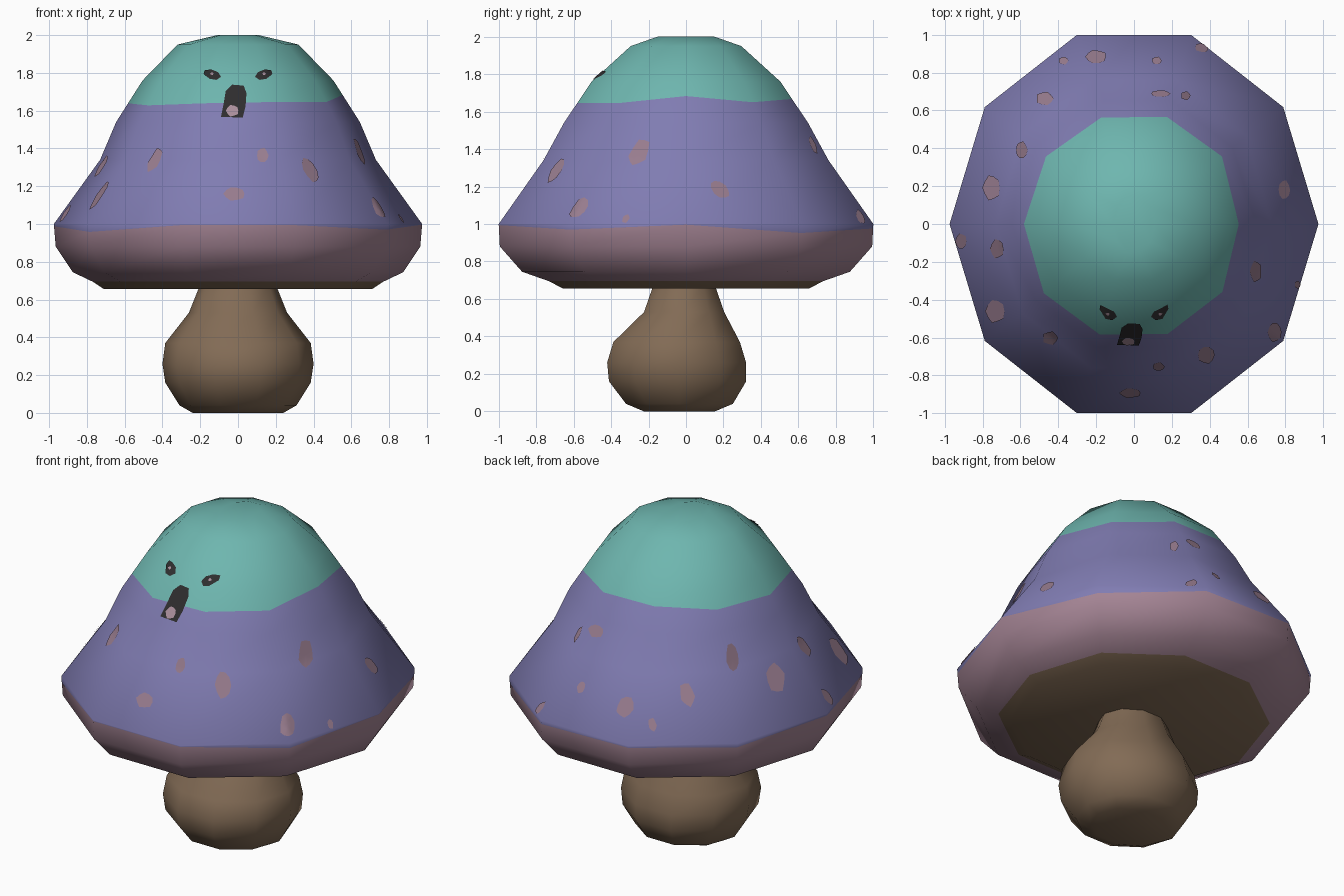
import bpy, math
from mathutils import Vector
from mathutils.bvhtree import BVHTree

if "Cube" in bpy.data.objects:
    bpy.data.objects.remove(bpy.data.objects["Cube"])

SIDES = 10


def material(name, r, g, b):
    def lin(c):
        c /= 255
        return c / 12.92 if c <= 0.04045 else ((c + 0.055) / 1.055) ** 2.4
    m = bpy.data.materials.new(name)
    m.diffuse_color = (lin(r), lin(g), lin(b), 1)
    m.use_nodes = True
    m.node_tree.nodes["Principled BSDF"].inputs["Base Color"].default_value = m.diffuse_color
    return m


teal = material("teal", 110, 182, 175)
purple = material("purple", 128, 124, 178)
pink = material("dusty pink", 164, 132, 148)
brown = material("brown", 130, 107, 85)
spot_mat = material("spot mauve", 152, 124, 142)
black = material("charcoal", 46, 45, 46)
tongue_mat = material("pale pink", 170, 143, 156)


def make_object(name, verts, faces, mats, indices=None, smooth=True):
    mesh = bpy.data.meshes.new(name)
    mesh.from_pydata(verts, [], faces)
    for m in mats:
        mesh.materials.append(m)
    if indices:
        for p, i in zip(mesh.polygons, indices):
            p.material_index = i
    obj = bpy.data.objects.new(name, mesh)
    bpy.context.collection.objects.link(obj)
    if smooth:
        bpy.ops.object.select_all(action='DESELECT')
        obj.select_set(True)
        bpy.context.view_layer.objects.active = obj
        bpy.ops.object.shade_smooth_by_angle(angle=math.radians(55))
    return obj


def ring(rx, ry, z, cy=0.0):
    return [Vector((rx * math.cos(k * math.tau / SIDES),
                    cy + ry * math.sin(k * math.tau / SIDES), z)) for k in range(SIDES)]


def blend(a, b, ts):
    return [p.lerp(q, t) for p, q, t in zip(a, b, ts)]


def loft(name, rings, mats, bands):
    """Skin the rings bottom to top; bands gives a material index per band."""
    n = SIDES
    verts = [v for r in rings for v in r]
    faces, idx = [tuple(reversed(range(n)))], [bands[0]]
    for j, band in enumerate(bands):
        for k in range(n):
            k2 = (k + 1) % n
            faces.append((j * n + k, j * n + k2, (j + 1) * n + k2, (j + 1) * n + k))
            idx.append(band)
    faces.append(tuple(range(len(verts) - n, len(verts))))
    idx.append(bands[-1])
    return make_object(name, verts, faces, mats, idx), verts, faces


# Stem: bulbous, leaning slightly to the front
stem_rings = [ring(*r) for r in (
    (0.24, 0.20, 0.0, -0.035), (0.31, 0.30, 0.04, -0.035), (0.385, 0.385, 0.16, -0.045),
    (0.40, 0.39, 0.26, -0.05), (0.385, 0.355, 0.37, -0.05), (0.26, 0.225, 0.53, -0.01),
    (0.20, 0.17, 0.68, -0.01))]
loft("stem", stem_rings, [brown], [0] * 6)

# Cap: wavy colour borders are extra rings lying between profile rings
base = ring(0.71, 0.69, 0.655)
gill_edge = ring(0.77, 0.77, 0.695)
lower = ring(0.875, 0.92, 0.745)
belly = ring(0.965, 1.045, 0.88)
rim = ring(0.975, 1.0515, 1.0)
shoulder = ring(0.73, 0.80, 1.34)
neck = ring(0.645, 0.685, 1.54)
crown = ring(0.505, 0.53, 1.76)
top1 = ring(0.32, 0.31, 1.95)
top2 = ring(0.11, 0.16, 2.0)
rim_line = blend(belly, rim, (.97, .6, .8, .9, .8, .9, .65, .95, .95, .75))
teal_line = blend(neck, crown, (.65, .5, .58, .6, .5, .45, .4, .45, .48, .48))
cap, cap_verts, cap_faces = loft(
    "cap", [base, gill_edge, lower, belly, rim_line, rim, shoulder, neck,
            teal_line, crown, top1, top2],
    [brown, pink, purple, teal], [0, 1, 1, 1, 2, 2, 2, 2, 3, 3, 3])
tree = BVHTree.FromPolygons(cap_verts, cap_faces)


def plate(name, centre, outline, mat, from_front=False, lift=0.005):
    """Thin decal: a flat outline dropped onto the cap from above or from the front."""
    def drop(a, b):
        if from_front:
            hit = tree.ray_cast(Vector((a, -3, b)), Vector((0, 1, 0)))
        else:
            hit = tree.ray_cast(Vector((a, b, 3)), Vector((0, 0, -1)))
        if hit[0] is None or hit[0].z < 0.9:
            return None
        nrm = hit[1]
        if nrm.dot(Vector((hit[0].x, hit[0].y, 0.3))) < 0:
            nrm = -nrm
        return hit[0] + nrm * lift
    mid = drop(*centre)
    verts, inner = [mid], []
    for a, b in outline:
        for s in (1, 0.95, 0.85, 0.7, 0.5):
            p = drop(centre[0] + (a - centre[0]) * s, centre[1] + (b - centre[1]) * s)
            if p:
                break
        half = drop((a + centre[0]) / 2, (b + centre[1]) / 2) or mid
        verts.append(p or mid)
        inner.append(half)
    n = len(outline)
    verts += inner
    faces = []
    for k in range(n):
        k2 = (k + 1) % n
        faces.append((1 + k, 1 + k2, 1 + n + k2, 1 + n + k))
        faces.append((0, 1 + n + k, 1 + n + k2))
    return make_object(name, verts, faces, [mat])


def oval(x, y, w, h, n=10, wobble=0.08):
    return [(x + w / 2 * (1 + wobble * math.sin(3 * k + 9 * x)) * math.cos(k * math.tau / n),
             y + h / 2 * (1 + wobble * math.sin(3 * k + 9 * x)) * math.sin(k * math.tau / n))
            for k in range(n)]


# Spots: x, y, width, depth as seen from above
spots = [(-.20, .88, .11, .07), (-.37, .86, .05, .04), (.12, .86, .05, .04), (.14, .685, .10, .035),
         (.27, .675, .05, .045), (-.47, .66, .09, .07), (-.59, .39, .06, .09), (-.75, .19, .09, .13),
         (-.72, -.13, .07, .10), (-.91, -.09, .06, .08), (-.73, -.46, .10, .12), (-.44, -.60, .08, .07),
         (.13, -.75, .06, .045), (-.02, -.89, .11, .05), (.38, -.69, .09, .09), (.64, -.25, .06, .11),
         (.79, .18, .06, .10), (.74, -.57, .07, .10), (.36, .93, .08, .05), (.86, -.32, .03, .04)]
for x, y, w, h in spots:
    plate("spot", (x, y), oval(x, y, w, h), spot_mat)

# Face: eyes with small glints, open mouth with tongue
for side in (-1, 1):
    eye = [(side * x, z) for x, z in ((.09, 1.775), (.115, 1.76), (.15, 1.765), (.18, 1.79),
                                      (.175, 1.81), (.14, 1.815), (.105, 1.80))]
    plate("eye", (side * .138, 1.788), eye, black, True)
    plate("eye_glint", (side * .138, 1.79), oval(side * .138, 1.79, .018, .014, 6), tongue_mat, True, 0.008)

mouth = [(-.09, 1.565), (.025, 1.56), (.04, 1.62), (.045, 1.69), (.03, 1.73),
         (-.03, 1.735), (-.065, 1.70), (-.075, 1.64)]
plate("mouth", (-.02, 1.645), mouth, black, True)
plate("tongue", (-.03, 1.595), oval(-.03, 1.595, .065, .06), tongue_mat, True, 0.009)
